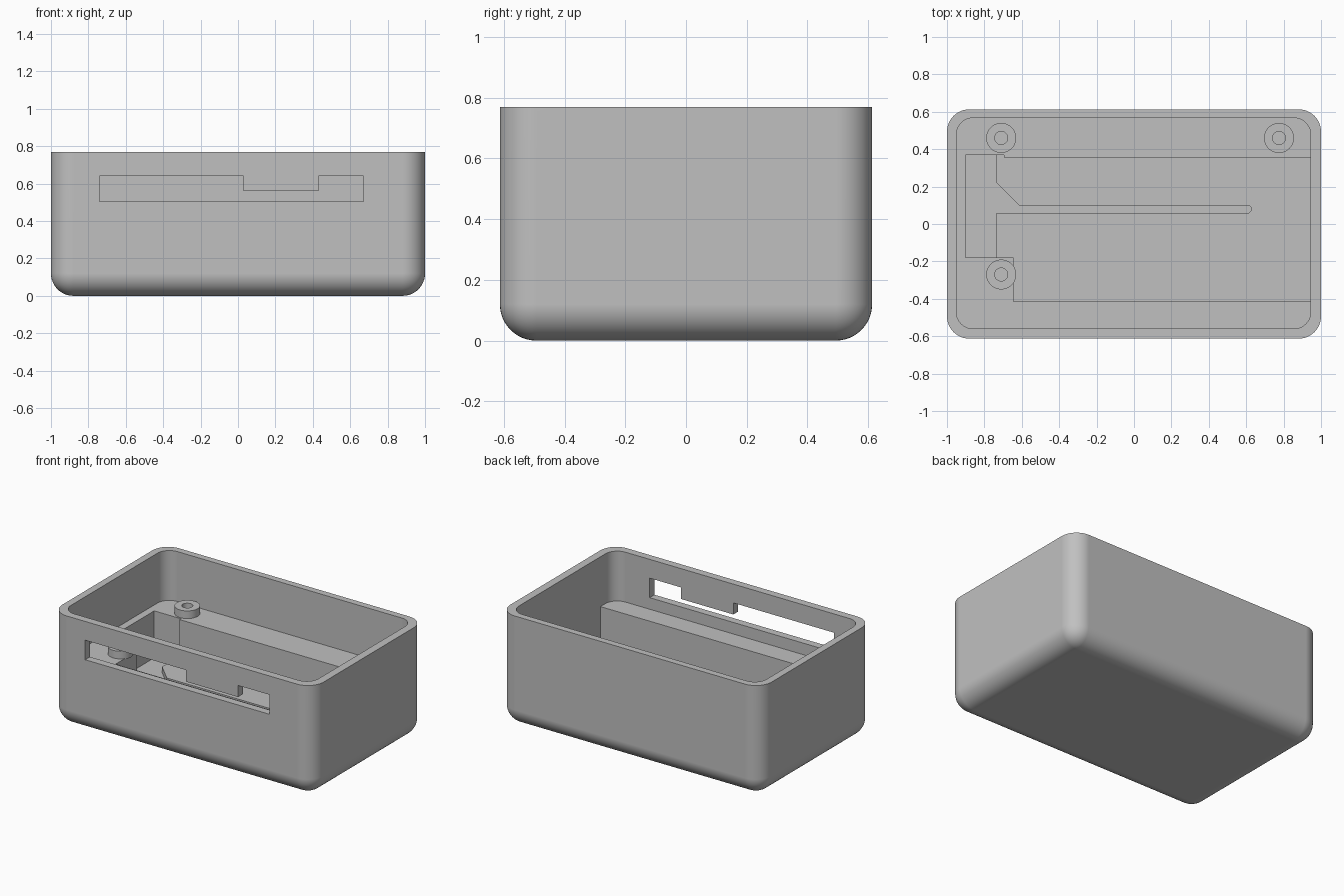
import bpy, bmesh
from mathutils import Vector

cube = bpy.data.objects.get("Cube")
if cube:
    bpy.data.objects.remove(cube, do_unlink=True)

grey = bpy.data.materials.new("light_grey_plastic")
grey.use_nodes = True
colour = (0.53, 0.53, 0.53, 1)
grey.diffuse_color = colour
grey.node_tree.nodes["Principled BSDF"].inputs["Base Color"].default_value = colour


def add_object(name, bm):
    bmesh.ops.recalc_face_normals(bm, faces=bm.faces)
    mesh = bpy.data.meshes.new(name)
    bm.to_mesh(mesh)
    bm.free()
    mesh.materials.append(grey)
    obj = bpy.data.objects.new(name, mesh)
    bpy.context.collection.objects.link(obj)
    return obj


def prism(name, outline, low, high, along_y=False, radius=0, round_base=False):
    """Extrude an outline up z (or along y), optionally rounding its corners."""
    bm = bmesh.new()
    place = (lambda u, v, w: (u, w, v)) if along_y else (lambda u, v, w: (u, v, w))
    base = bm.faces.new([bm.verts.new(place(u, v, low)) for u, v in outline])
    top = bmesh.ops.extrude_face_region(bm, geom=[base], use_keep_orig=True)
    shift = Vector(place(0, 0, high - low))
    bmesh.ops.translate(bm, vec=shift, verts=[g for g in top["geom"] if isinstance(g, bmesh.types.BMVert)])
    bmesh.ops.recalc_face_normals(bm, faces=bm.faces)
    if radius:
        edges = [e for e in bm.edges
                 if abs(e.verts[0].co.z - e.verts[1].co.z) > 0.01
                 or (round_base and max(v.co.z for v in e.verts) < low + 0.01)]
        bmesh.ops.bevel(bm, geom=edges, offset=radius, segments=12,
                        profile=0.5, affect='EDGES', clamp_overlap=True)
    return add_object(name, bm)


def cylinder(name, x, y, radius, low, high):
    bm = bmesh.new()
    bmesh.ops.create_cone(bm, cap_ends=True, segments=48, radius1=radius,
                          radius2=radius, depth=high - low)
    bmesh.ops.translate(bm, vec=(x, y, (low + high) / 2), verts=bm.verts)
    return add_object(name, bm)


def cut(target, cutter, keep=False):
    mod = target.modifiers.new("cut", 'BOOLEAN')
    mod.operation, mod.solver, mod.object = 'DIFFERENCE', 'EXACT', cutter
    bpy.context.view_layer.update()
    graph = bpy.context.evaluated_depsgraph_get()
    mesh = bpy.data.meshes.new_from_object(target.evaluated_get(graph))
    target.modifiers.clear()
    target.data = mesh
    if not keep:
        bpy.data.objects.remove(cutter, do_unlink=True)


def rectangle(x0, x1, y0, y1):
    return [(x0, y0), (x1, y0), (x1, y1), (x0, y1)]


HEIGHT, SHELF, FLOOR, CHANNEL = 0.77, 0.425, 0.14, 0.10

# Outer tray with rounded corners and a rounded base
body = prism("enclosure_body", rectangle(-1, 1, -0.613, 0.613), 0, HEIGHT,
             radius=0.12, round_base=True)

# Upper cavity down to the shelf
cut(body, prism("cavity", rectangle(-0.95, 0.945, -0.56, 0.567), SHELF, 1, radius=0.09))

# Deep stepped pocket
pocket = [(-0.9, 0.37), (-0.695, 0.37), (-0.695, 0.355), (0.945, 0.355),
          (0.945, -0.415), (-0.645, -0.415), (-0.645, -0.18), (-0.9, -0.18)]
cut(body, prism("pocket", pocket, FLOOR, SHELF + 0.1))

# Shallow channel sunk in the pocket floor
channel = [(-0.9, 0.37), (-0.735, 0.37), (-0.735, 0.22), (-0.615, 0.1),
           (0.615, 0.1), (0.625, 0.09), (0.625, 0.07), (0.615, 0.06),
           (-0.735, 0.06), (-0.735, -0.18), (-0.9, -0.18)]
cut(body, prism("channel", channel, CHANNEL, FLOOR + 0.1))

# Notched slot through the front wall
slot = [(-0.74, 0.505), (0.67, 0.505), (0.67, 0.64), (0.43, 0.64),
        (0.43, 0.56), (0.03, 0.56), (0.03, 0.64), (-0.74, 0.64)]
cut(body, prism("slot", slot, -0.8, -0.5, along_y=True))

# Screw bosses with blind holes
parts = [body]
for name, x, y in (("back_right_boss", -0.71, 0.46), ("back_left_boss", 0.775, 0.46),
                   ("front_right_boss", -0.71, -0.27)):
    boss = cylinder(name, x, y, 0.08, SHELF - 0.004, SHELF + 0.053)
    hole = cylinder("hole", x, y, 0.035, SHELF - 0.12, SHELF + 0.2)
    cut(boss, hole, keep=True)
    cut(body, hole)
    parts.append(boss)

# Smooth the rounded areas and keep edges crisp
for obj in parts:
    bpy.ops.object.select_all(action='DESELECT')
    obj.select_set(True)
    bpy.context.view_layer.objects.active = obj
    bpy.ops.object.shade_smooth_by_angle(angle=0.5)
    weighted = obj.modifiers.new("even_shading", 'WEIGHTED_NORMAL')
    weighted.keep_sharp = True
